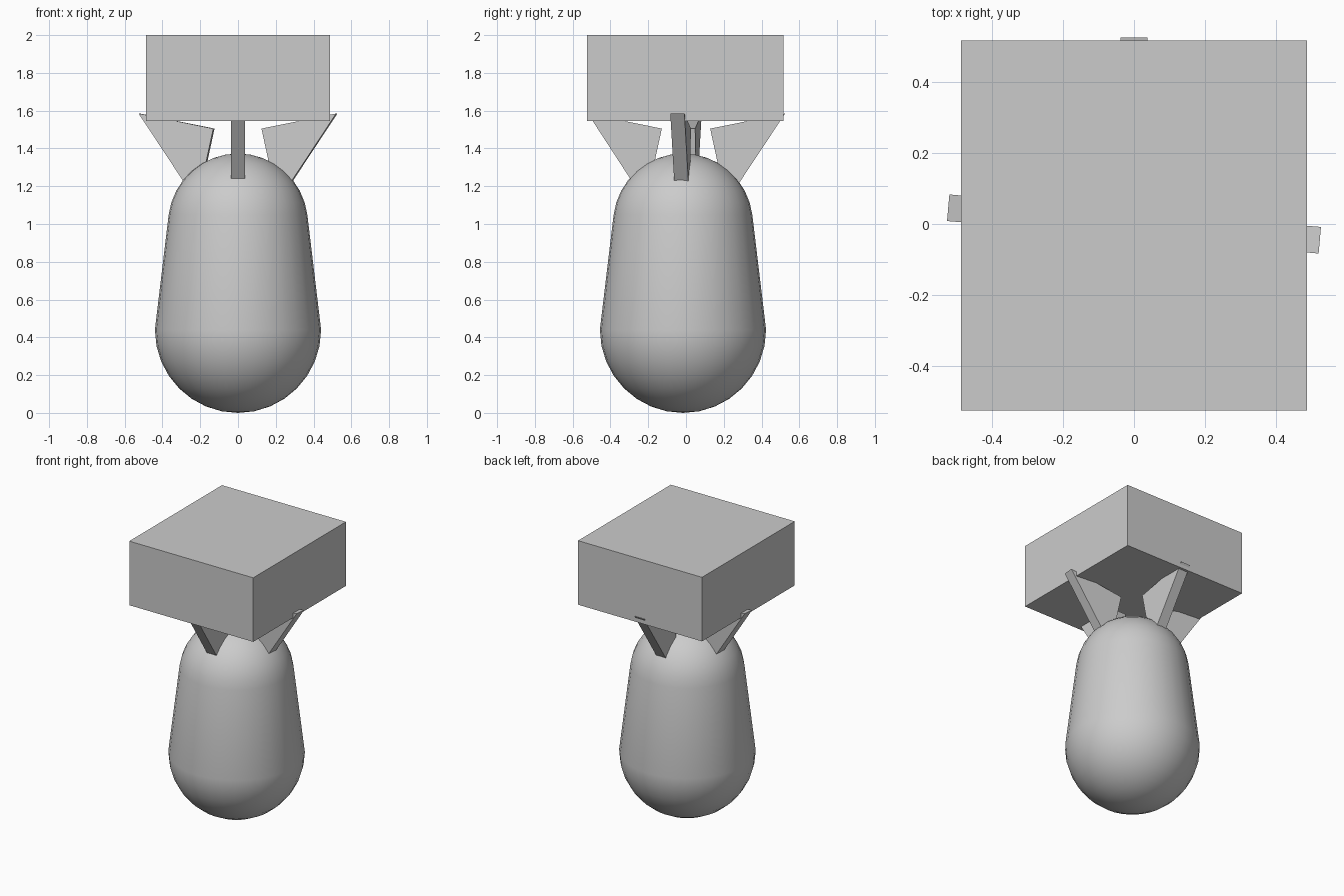
import bpy, bmesh
from math import radians, sin, cos
from mathutils import Matrix, Vector

if "Cube" in bpy.data.objects:
    bpy.data.objects.remove(bpy.data.objects["Cube"])


def make_object(name, bm):
    bmesh.ops.recalc_face_normals(bm, faces=bm.faces)
    mesh = bpy.data.meshes.new(name)
    bm.to_mesh(mesh)
    bm.free()
    obj = bpy.data.objects.new(name, mesh)
    bpy.context.collection.objects.link(obj)
    return obj


def arc(radius, z, start, end, steps):
    angles = [radians(start + (end - start) * i / steps) for i in range(steps + 1)]
    return [Vector((radius * cos(a), 0, z + radius * sin(a))) for a in angles]


# Body: tapered capsule, lathed from two arcs
bm = bmesh.new()
profile = arc(0.44, 0.44, -90, 0, 8) + arc(0.37, 1.003, 7, 90, 8)
verts = [bm.verts.new(p) for p in profile]
edges = [bm.edges.new(pair) for pair in zip(verts, verts[1:])]
bmesh.ops.spin(bm, geom=verts + edges, cent=(0, 0, 0), axis=(0, 0, 1),
               angle=radians(360), steps=32)
bmesh.ops.remove_doubles(bm, verts=bm.verts, dist=0.0005)
bmesh.ops.translate(bm, verts=bm.verts, vec=(0, -0.016, 0))
body = make_object("body", bm)
bpy.context.view_layer.objects.active = body
body.select_set(True)
bpy.ops.object.shade_smooth_by_angle(angle=radians(35))

# Head: plain block
bm = bmesh.new()
bmesh.ops.create_cube(bm, size=1)
bmesh.ops.scale(bm, verts=bm.verts, vec=(0.974, 1.041, 0.455))
bmesh.ops.translate(bm, verts=bm.verts, vec=(0, -0.0045, 1.7725))
make_object("head_block", bm)


# Neck brackets: tilted plates joining the body to the block
def bracket(name, angle, reach=1.0):
    outline = [(0.525 * reach, 1.585), (0.25, 1.17), (0.19, 1.22), (0.128, 1.505)]
    bm = bmesh.new()
    face = bm.faces.new([bm.verts.new((r, -0.0375, z)) for r, z in outline])
    side = bmesh.ops.extrude_face_region(bm, geom=[face])["geom"]
    # keep a cap on both sides
    bmesh.ops.translate(bm, vec=(0, 0.075, 0),
                        verts=[g for g in side if isinstance(g, bmesh.types.BMVert)])
    if len(bm.faces) < 6:
        bmesh.ops.holes_fill(bm, edges=bm.edges, sides=0)
    bm.transform(Matrix.Rotation(radians(angle), 4, 'Z'))
    make_object(name, bm)


for name, angle, reach in (("front_bracket", -90, 0.99), ("back_bracket", 90, 1.0),
                           ("left_bracket", 175, 1.0), ("right_bracket", -5, 1.0)):
    bracket(name, angle, reach)
